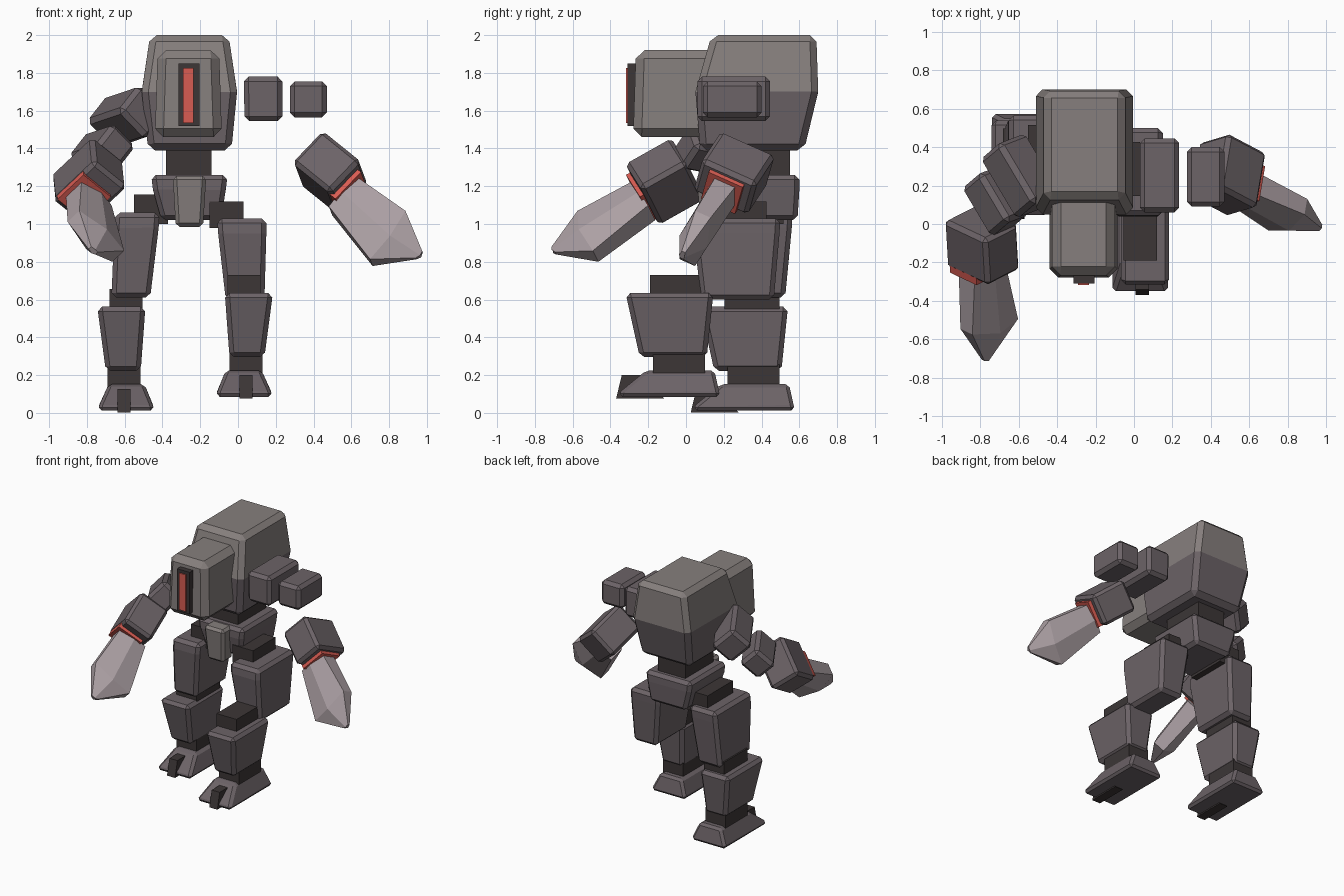
import bpy, bmesh
from mathutils import Matrix, Vector

cube = bpy.data.objects.get("Cube")
if cube:
    bpy.data.objects.remove(cube, do_unlink=True)


def material(name, *rgb):
    lin = [((c / 255 + 0.055) / 1.055) ** 2.4 for c in rgb] + [1]
    mat = bpy.data.materials.new(name)
    mat.use_nodes = True
    mat.diffuse_color = lin
    mat.node_tree.nodes["Principled BSDF"].inputs["Base Color"].default_value = lin
    return mat


ARMOR = material("armor grey", 108, 99, 103)
LIGHT = material("light armor grey", 134, 127, 125)
DARK = material("dark joint", 60, 54, 54)
RED = material("red glow", 216, 92, 82)
BLADE = material("pale blade", 172, 160, 164)


def loft(name, sections, mat, bevel=0.0, matrix=None):
    """Join rings of points into a closed solid with chamfered sharp edges."""
    bm = bmesh.new()
    rings = [[bm.verts.new(p) for p in s] for s in sections]
    for a, b in zip(rings, rings[1:]):
        for i in range(len(a)):
            j = (i + 1) % len(a)
            bm.faces.new((a[i], a[j], b[j], b[i]))
    bm.faces.new(rings[0])
    bm.faces.new(rings[-1])
    bmesh.ops.recalc_face_normals(bm, faces=bm.faces)
    if bevel:
        sharp = [e for e in bm.edges if e.calc_face_angle(0) > 0.6]
        bmesh.ops.bevel(bm, geom=sharp, offset=bevel, segments=1,
                        affect='EDGES', profile=0.5)
    if matrix:
        bm.transform(matrix)
    bmesh.ops.recalc_face_normals(bm, faces=bm.faces)
    mesh = bpy.data.meshes.new(name)
    bm.to_mesh(mesh)
    bm.free()
    mesh.materials.append(mat)
    obj = bpy.data.objects.new(name, mesh)
    bpy.context.collection.objects.link(obj)
    return obj


def block(name, mat, bevel, *rings, matrix=None):
    """Stack of level rectangles, each (z, x0, x1, y0, y1)."""
    sections = [[(x0, y0, z), (x1, y0, z), (x1, y1, z), (x0, y1, z)]
                for z, x0, x1, y0, y1 in rings]
    return loft(name, sections, mat, bevel, matrix)


def box(name, mat, bevel, x0, x1, y0, y1, z0, z1):
    return block(name, mat, bevel, (z0, x0, x1, y0, y1), (z1, x0, x1, y0, y1))


def frame(origin, main, side):
    """Local axes: x along main, y along side, z the remaining normal."""
    x = Vector(main).normalized()
    y = Vector(side)
    y = (y - x * y.dot(x)).normalized()
    rot = Matrix((x, y, x.cross(y))).transposed().to_4x4()
    return Matrix.Translation(origin) @ rot


def tilted_box(name, mat, bevel, matrix, size, shift=(0, 0, 0)):
    a, b, c = (s / 2 for s in size)
    block(name, mat, bevel, (-c, -a, a, -b, b), (c, -a, a, -b, b),
          matrix=matrix @ Matrix.Translation(shift))


# Torso: upper half lighter, lower half darker
torso = block("torso", ARMOR, 0.035,
              (1.39, -0.475, -0.035, 0.075, 0.625),
              (1.70, -0.51, -0.005, 0.05, 0.70),
              (2.0, -0.465, -0.05, 0.135, 0.69))
torso.data.materials.append(LIGHT)
for face in torso.data.polygons:
    face.material_index = int(face.center.z > 1.70)

# Head with upright visor
block("head", LIGHT, 0.045,
      (1.46, -0.44, -0.085, -0.28, 0.3),
      (1.92, -0.425, -0.1, -0.265, 0.3))
box("visor_frame", DARK, 0, -0.315, -0.205, -0.31, -0.25, 1.52, 1.85)
box("visor_glow", RED, 0, -0.292, -0.235, -0.318, -0.3, 1.535, 1.825)

# Waist and pelvis
box("waist", DARK, 0, -0.38, -0.14, 0.2, 0.55, 1.2, 1.42)
block("pelvis", ARMOR, 0.025,
      (1.02, -0.405, -0.09, 0.17, 0.59),
      (1.18, -0.45, -0.065, 0.14, 0.6),
      (1.26, -0.46, -0.055, 0.14, 0.6))
block("pelvis_front_plate", LIGHT, 0.02,
      (0.985, -0.33, -0.185, 0.08, 0.2),
      (1.255, -0.345, -0.168, 0.055, 0.2))
box("hip_joint_left", DARK, 0, -0.15, 0.03, 0.145, 0.425, 0.98, 1.12)
box("hip_joint_right", DARK, 0, -0.55, -0.37, 0.2, 0.515, 1.0, 1.155)

# Thighs
block("thigh_left", ARMOR, 0.025,
      (0.6, -0.065, 0.14, 0.08, 0.465),
      (0.95, -0.105, 0.15, 0.04, 0.495),
      (1.03, -0.11, 0.15, 0.045, 0.5))
block("thigh_right", ARMOR, 0.025,
      (0.61, -0.67, -0.465, 0.14, 0.525),
      (0.98, -0.655, -0.42, 0.1, 0.56),
      (1.06, -0.65, -0.415, 0.105, 0.565))

# Lower legs: the right one is mirrored, set back and lower
for label, flip, dy, dz in (("left", False, 0, 0), ("right", True, 0.395, -0.073)):
    def leg(name, mat, bevel, *rings):
        moved = []
        for z, x0, x1, y0, y1 in rings:
            if flip:
                x0, x1 = -0.56 - x1, -0.56 - x0
            moved.append((z + dz, x0, x1, y0 + dy, y1 + dy))
        block(name + "_" + label, mat, bevel, *moved)

    leg("knee_joint", DARK, 0,
        (0.56, -0.055, 0.12, -0.19, 0.1), (0.73, -0.055, 0.12, -0.19, 0.1))
    leg("shin", ARMOR, 0.025,
        (0.295, -0.045, 0.14, -0.245, 0.11), (0.635, -0.07, 0.185, -0.32, 0.145))
    leg("ankle", DARK, 0,
        (0.18, -0.045, 0.13, -0.175, 0.1), (0.33, -0.045, 0.13, -0.175, 0.1))
    leg("foot", ARMOR, 0.018,
        (0.085, -0.115, 0.18, -0.355, 0.18),
        (0.115, -0.11, 0.175, -0.345, 0.175),
        (0.225, -0.065, 0.125, -0.21, 0.15))
    leg("toe", DARK, 0,
        (0.075, 0.008, 0.078, -0.37, -0.115), (0.2, 0.008, 0.078, -0.34, -0.235))

# Left shoulder and floating upper arm
block("shoulder_left", ARMOR, 0.025,
      (1.545, 0.035, 0.235, 0.06, 0.445), (1.78, 0.03, 0.235, 0.06, 0.445))
block("upper_arm_left", ARMOR, 0.025,
      (1.565, 0.275, 0.47, 0.09, 0.4), (1.755, 0.275, 0.47, 0.09, 0.4))

# Right shoulder and upper arm, swung down and forward
arm_dir, arm_side = (-0.54, -0.46, -0.69), (0.5, -0.84, 0.17)
tilted_box("shoulder_right", ARMOR, 0.025,
           frame((-0.59, 0.25, 1.565), arm_dir, arm_side), (0.2, 0.37, 0.22))
tilted_box("upper_arm_right", ARMOR, 0.025,
           frame((-0.72, 0.12, 1.385), arm_dir, arm_side), (0.19, 0.3, 0.18))


# Forearms, each with a glowing socket and a crystal-like blade
def blade_section(start, middle, end, edge, ridge):
    return [(*start, -edge), (*middle, -ridge), (*end, -edge),
            (*end, edge), (*middle, ridge), (*start, edge)]


blade = [blade_section((0.0, -0.06), (0, 0.06), (0, 0.16), 0.06, 0.085),
         blade_section((0.33, -0.085), (0.38, 0.08), (0.375, 0.24), 0.045, 0.08),
         blade_section((0.545, 0.02), (0.555, 0.046), (0.545, 0.07), 0.01, 0.015)]

for label, elbow, wrist, main, side in (
        ("left", (0.49, 0.255, 1.27), (0.598, 0.198, 1.183),
         (0.72, -0.38, -0.58), (-0.677, -0.202, -0.707)),
        ("right", (-0.79, -0.11, 1.225), (-0.826, -0.241, 1.153),
         (0.05, -0.87, -0.49), (0.72, 0.37, -0.58))):
    tilted_box("forearm_" + label, ARMOR, 0.022,
               frame(elbow, main, side), (0.28, 0.24, 0.32))
    socket = frame(wrist, main, side)
    tilted_box("blade_socket_" + label, RED, 0, socket, (0.05, 0.2, 0.2),
               (-0.01, 0.015, 0))
    loft("blade_" + label, blade, BLADE, 0, socket)
